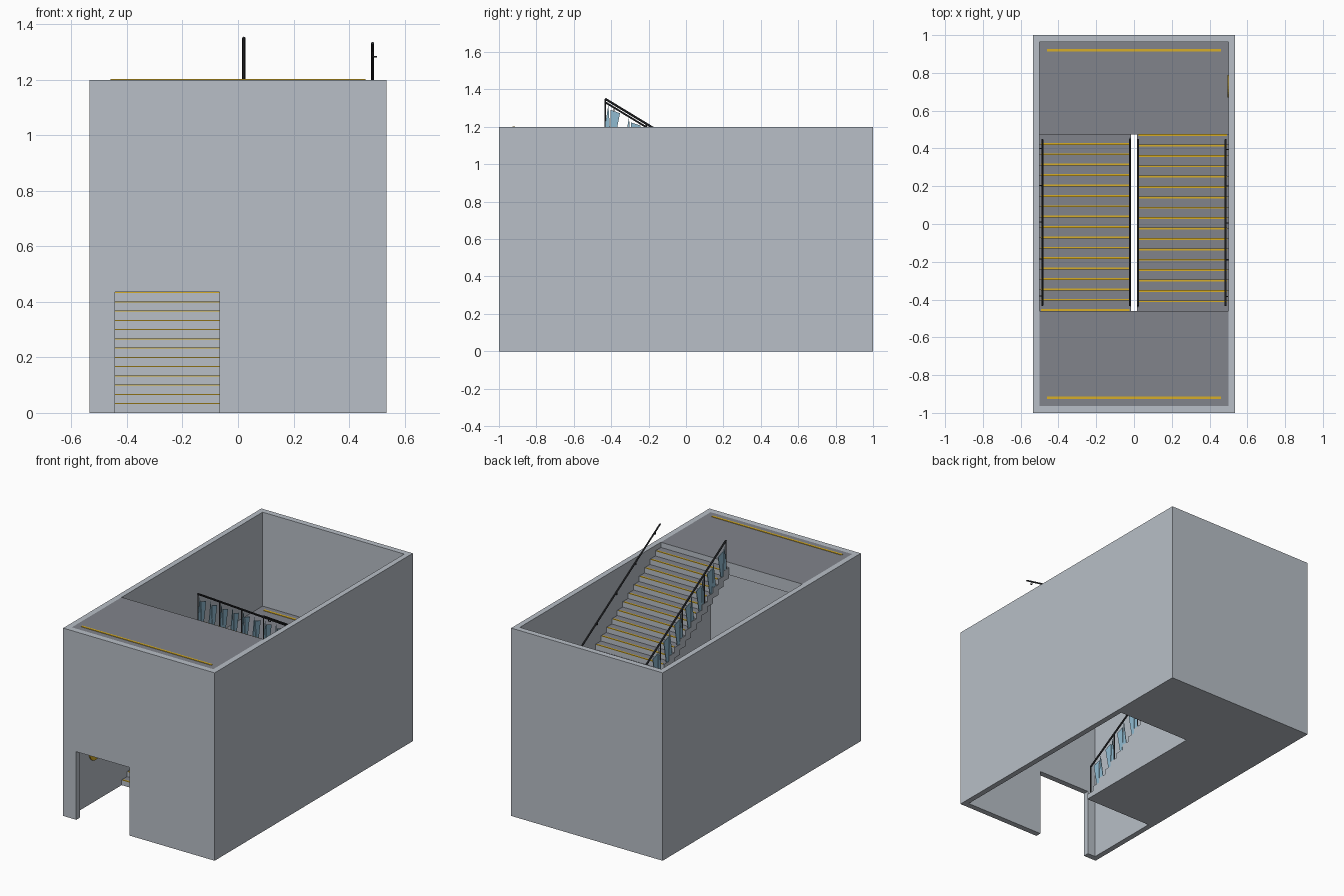
import bpy, bmesh, math
from mathutils import Vector

if "Cube" in bpy.data.objects:
    bpy.data.objects.remove(bpy.data.objects["Cube"])

def mat(name, c):
    m = bpy.data.materials.new(name)
    m.diffuse_color = (*c, 1)
    m.use_nodes = True
    m.node_tree.nodes["Principled BSDF"].inputs["Base Color"].default_value = m.diffuse_color
    return m

WALL = mat("pale concrete", (.48, .52, .57))
FLOOR = mat("dark floor", (.22, .23, .26))
GOLD = mat("safety yellow", (.68, .42, .02))
RAIL = mat("dark metal", (.035, .037, .042))
GLASS = mat("blue glass", (.28, .50, .64))

def finish(bm, name, mats, top_dark=False):
    bmesh.ops.recalc_face_normals(bm, faces=bm.faces)
    if top_dark:                                   # walking surfaces
        for f in bm.faces:
            f.material_index = 1 if f.normal.z > .5 else 0
    me = bpy.data.meshes.new(name)
    bm.to_mesh(me)
    bm.free()
    for m in mats:
        me.materials.append(m)
    ob = bpy.data.objects.new(name, me)
    bpy.context.collection.objects.link(ob)
    return ob

def add_prism(bm, pts, axis, lo, hi):
    """Extrude a 2D outline along axis: x -> (y,z), y -> (x,z), z -> (x,y)."""
    i = "xyz".index(axis)
    def v3(p, d):
        c = list(p)
        c.insert(i, d)
        return bm.verts.new(c)
    a = [v3(p, lo) for p in pts]
    b = [v3(p, hi) for p in pts]
    bm.faces.new(a)
    bm.faces.new(b[::-1])
    for k in range(len(pts)):
        j = (k + 1) % len(pts)
        bm.faces.new((a[k], b[k], b[j], a[j]))

def add_box(bm, x0, x1, y0, y1, z0, z1):
    add_prism(bm, [(x0, y0), (x1, y0), (x1, y1), (x0, y1)], "z", z0, z1)

def add_bar(bm, a, b, r, n=8):
    a, b = Vector(a), Vector(b)
    m = (b - a).to_track_quat("Z", "Y").to_matrix().to_4x4()
    m.translation = (a + b) / 2
    bmesh.ops.create_cone(bm, cap_ends=True, segments=n, radius1=r, radius2=r,
                          depth=(b - a).length, matrix=m)

W, WI, YI, H = .535, .5, .963, 1.2       # outer/inner half sizes, height
Y0, Y1 = -.46, .475                      # flight ends
G, R, N = .055, .6 / 18, 17              # going, riser, treads

# Walls: U-shaped side and back walls, front wall with doorway
bm = bmesh.new()
add_prism(bm, [(-W, -YI), (-W, 1), (W, 1), (W, -YI), (WI, -YI), (WI, YI), (-WI, YI), (-WI, -YI)], "z", 0, H)
finish(bm, "side_and_back_walls", [WALL])
bm = bmesh.new()
add_prism(bm, [(-W, 0), (-.443, 0), (-.443, .435), (-.067, .435), (-.067, 0), (W, 0), (W, H), (-W, H)], "y", -1, -YI)
finish(bm, "front_wall", [WALL])

# Landings
bm = bmesh.new()
add_box(bm, -WI, WI, Y1, YI, 0, .6)
finish(bm, "middle_landing", [WALL, FLOOR], True)
bm = bmesh.new()
add_box(bm, -WI, WI, -YI, Y0, H - .08, H)
finish(bm, "top_landing", [WALL, FLOOR], True)
for name, y, z in (("middle_landing_strip", .92, .6), ("top_landing_strip", -.92, H)):
    bm = bmesh.new()
    add_box(bm, -.46, .46, y - .007, y + .007, z, z + .003)
    finish(bm, name, [GOLD])

def flight(tag, side, base, ypos, solid):
    X = lambda x: side * x
    # Stepped body: lower one solid to the ground, upper one with stepped underside
    top = [p for k in range(N) for p in ((k * G, (k + 1) * R), ((k + 1) * G, (k + 1) * R))]
    low = [(N * G, 0), (0, 0)] if solid else [(t, z - 2 * R) for t, z in top[::-1]]
    bm = bmesh.new()
    add_prism(bm, [(ypos(t), base + z) for t, z in top + low], "x", X(.017), X(WI))
    finish(bm, tag + "_steps", [WALL, FLOOR], True)

    # Yellow nosing strips
    bm = bmesh.new()
    for k in range(N):
        z = base + (k + 1) * R
        add_box(bm, X(.025), X(.492), ypos(k * G - .001), ypos(k * G + .009), z - .002, z + .002)
    finish(bm, tag + "_nosings", [GOLD])

    # Inner balustrade rail and posts, wall rail with brackets
    t0, t1 = .028, .908
    rail = lambda t: base + .219 + (t - .025) * R / G - .004
    tread = lambda t: base + (min(int(t / G), N - 1) + 1) * R
    bm = bmesh.new()
    add_bar(bm, (X(.021), ypos(t0), rail(t0)), (X(.021), ypos(t1), rail(t1)), .006)
    for k in range(5):
        t = t0 + k * (t1 - t0) / 4
        add_bar(bm, (X(.021), ypos(t), tread(t)), (X(.021), ypos(t), rail(t)), .004)
    finish(bm, tag + "_balustrade", [RAIL])
    bm = bmesh.new()
    add_bar(bm, (X(.485), ypos(t0), rail(t0) - .018), (X(.485), ypos(t1), rail(t1) - .018), .005)
    for k in range(5):
        t = .08 + k * .195
        z = rail(t) - .018
        add_bar(bm, (X(.485), ypos(t), z), (X(.485), ypos(t), z - .02), .003, 6)
        add_bar(bm, (X(.485), ypos(t), z - .02), (X(WI), ypos(t), z - .02), .003, 6)
    finish(bm, tag + "_wall_rail", [RAIL])

    # Glass infill: a leaning triangle and a flat-topped panel per two treads
    bm = bmesh.new()
    for k in range(8):
        t = .04 + k * 2 * G
        shapes = [[(t + .045, tread(t + .045)), (t + .066, tread(t + .066)),
                   (t + .07, rail(t + .05) - .03), (t + .018, rail(t + .02) - .03)],
                  [(t + .068, tread(t + .068)), (t + .104, tread(t + .104)), (t + .08, rail(t + .08) - .02)]]
        for s in shapes:
            add_prism(bm, [(ypos(a), z) for a, z in s], "x", X(.019), X(.023))
    finish(bm, tag + "_glass", [GLASS])

flight("lower_flight", -1, 0, lambda t: Y0 + t, True)
flight("upper_flight", 1, .6, lambda t: Y1 - t, False)

# Round wall signs
for name, s, y, z in (("entry_sign", -1, -.73, .325), ("middle_sign", 1, .73, .925)):
    bm = bmesh.new()
    add_bar(bm, (s * .494, y, z), (s * WI, y, z), .06, 24)
    finish(bm, name, [GOLD])
